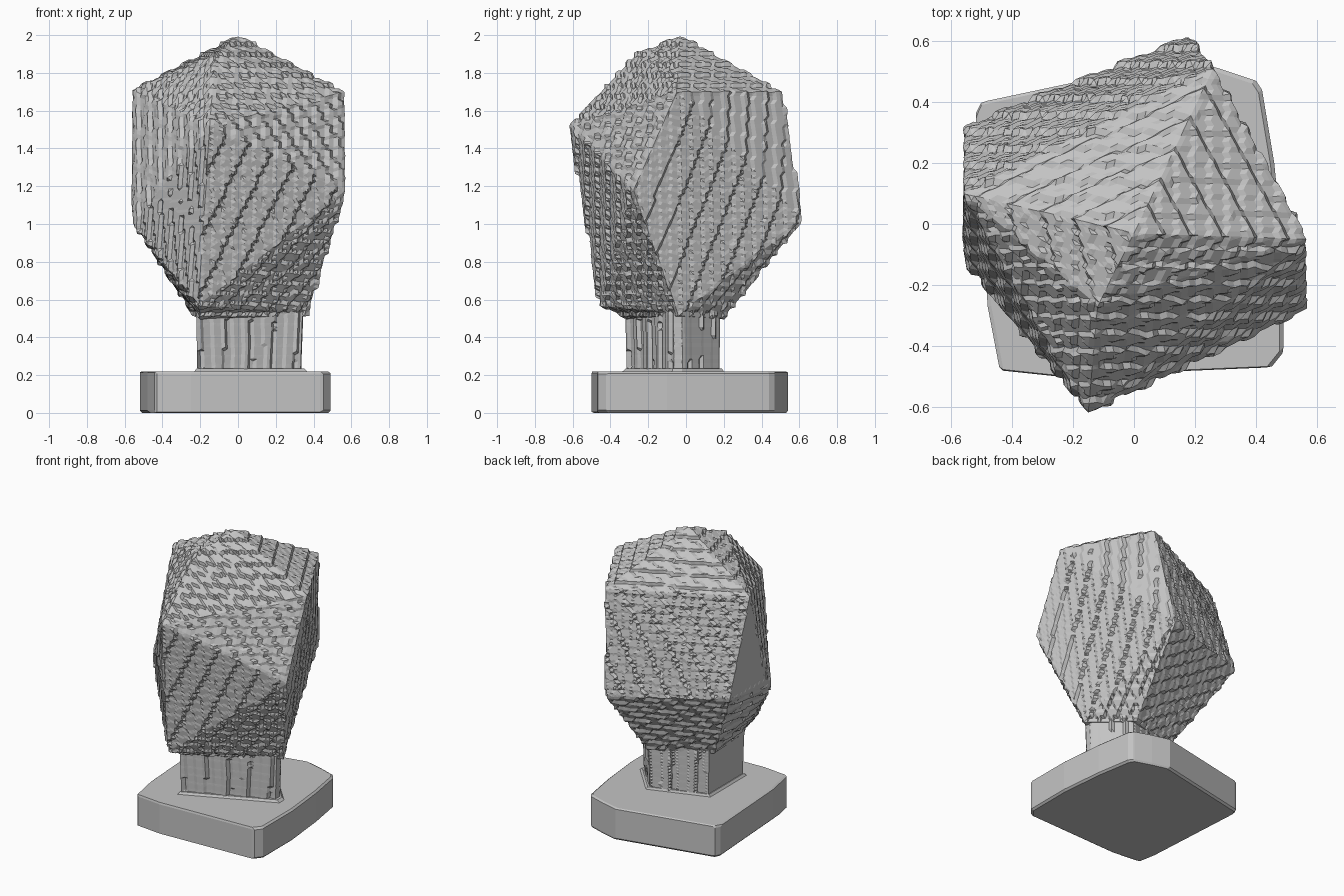
import bpy, bmesh

cube = bpy.data.objects.get("Cube")
if cube:
    bpy.data.objects.remove(cube, do_unlink=True)

stone = bpy.data.materials.new("grey stone")
stone.use_nodes = True
colour = (0.55, 0.55, 0.55, 1)
stone.diffuse_color = colour
stone.node_tree.nodes["Principled BSDF"].inputs["Base Color"].default_value = colour

STEP = 0.055    # spacing of the chipped ledges
FINE = 0.03     # longest edge after cutting
DEPTH = 0.38    # how strongly ledges form


def chip(bm):
    """Cut the facets finely, then draw them towards a lattice for shallow ledges."""
    while True:
        long_edges = [e for e in bm.edges if e.calc_length() > FINE]
        if not long_edges:
            break
        bmesh.ops.subdivide_edges(bm, edges=long_edges, cuts=1)
        bmesh.ops.triangulate(bm, faces=bm.faces)
    bm.normal_update()
    for v in bm.verts:
        offset = v.co.copy()
        for i in range(3):
            offset[i] = round(v.co[i] / STEP) * STEP - v.co[i]
        # move along the normal only, so that facets stay evenly meshed
        v.co += v.normal * offset.dot(v.normal) * DEPTH


def hull(name, points, chipped=False):
    """Flat-faced solid wrapped around a few corner points."""
    bm = bmesh.new()
    for p in points:
        bm.verts.new(p)
    result = bmesh.ops.convex_hull(bm, input=bm.verts)
    loose = [v for v in result["geom_interior"] if isinstance(v, bmesh.types.BMVert)]
    bmesh.ops.delete(bm, geom=loose, context="VERTS")
    bmesh.ops.recalc_face_normals(bm, faces=bm.faces)
    if chipped:
        chip(bm)
    mesh = bpy.data.meshes.new(name)
    bm.to_mesh(mesh)
    bm.free()
    mesh.materials.append(stone)
    obj = bpy.data.objects.new(name, mesh)
    bpy.context.collection.objects.link(obj)
    return obj


def frustum(name, outline, z0, z1, flare=1.0, chipped=False):
    """Upright block whose top is the outline and whose foot is scaled by flare."""
    points = [(x, y, z1) for x, y in outline]
    points += [(x * flare, y * flare, z0) for x, y in outline]
    return hull(name, points, chipped)


# Faceted boulder
hull("boulder", [
    (0.0, -0.03, 2.0), (-0.12, -0.27, 1.9),                        # crown
    (0.57, -0.05, 1.7), (0.26, 0.51, 1.7), (-0.56, 0.1, 1.71),     # shoulders
    (-0.15, -0.62, 1.52), (0.575, -0.28, 1.18),                    # front brow
    (0.18, 0.62, 1.02), (-0.56, 0.32, 1.08),                       # back waist
    (-0.57, -0.05, 1.1), (-0.555, -0.13, 1.0),                     # side waist
    (-0.21, -0.46, 0.57), (0.37, -0.04, 0.52),                     # underside
    (-0.2, -0.31, 0.5), (0.15, 0.2, 0.5), (-0.24, 0.03, 0.52),
], chipped=True)

# Neck, and the thin lip where it meets the plinth
neck_outline = [(-0.22, -0.32), (0.35, -0.07), (0.35, -0.02),
                (0.16, 0.19), (-0.22, 0.06)]
frustum("neck", neck_outline, 0.2, 0.54, 0.95, chipped=True)
frustum("neck_lip", neck_outline, 0.21, 0.235, 1.08)

# Irregular flat plinth
plinth = frustum("plinth", [
    (-0.52, 0.36), (-0.5, 0.4), (0.16, 0.54), (0.28, 0.51), (0.4, 0.47),
    (0.42, 0.44), (0.46, 0.2), (0.49, -0.1), (0.49, -0.42), (0.45, -0.47),
    (-0.25, -0.5), (-0.44, -0.48), (-0.48, -0.27)], 0.0, 0.22)
edge = plinth.modifiers.new("worn edge", "BEVEL")
edge.width = 0.012
edge.segments = 1
